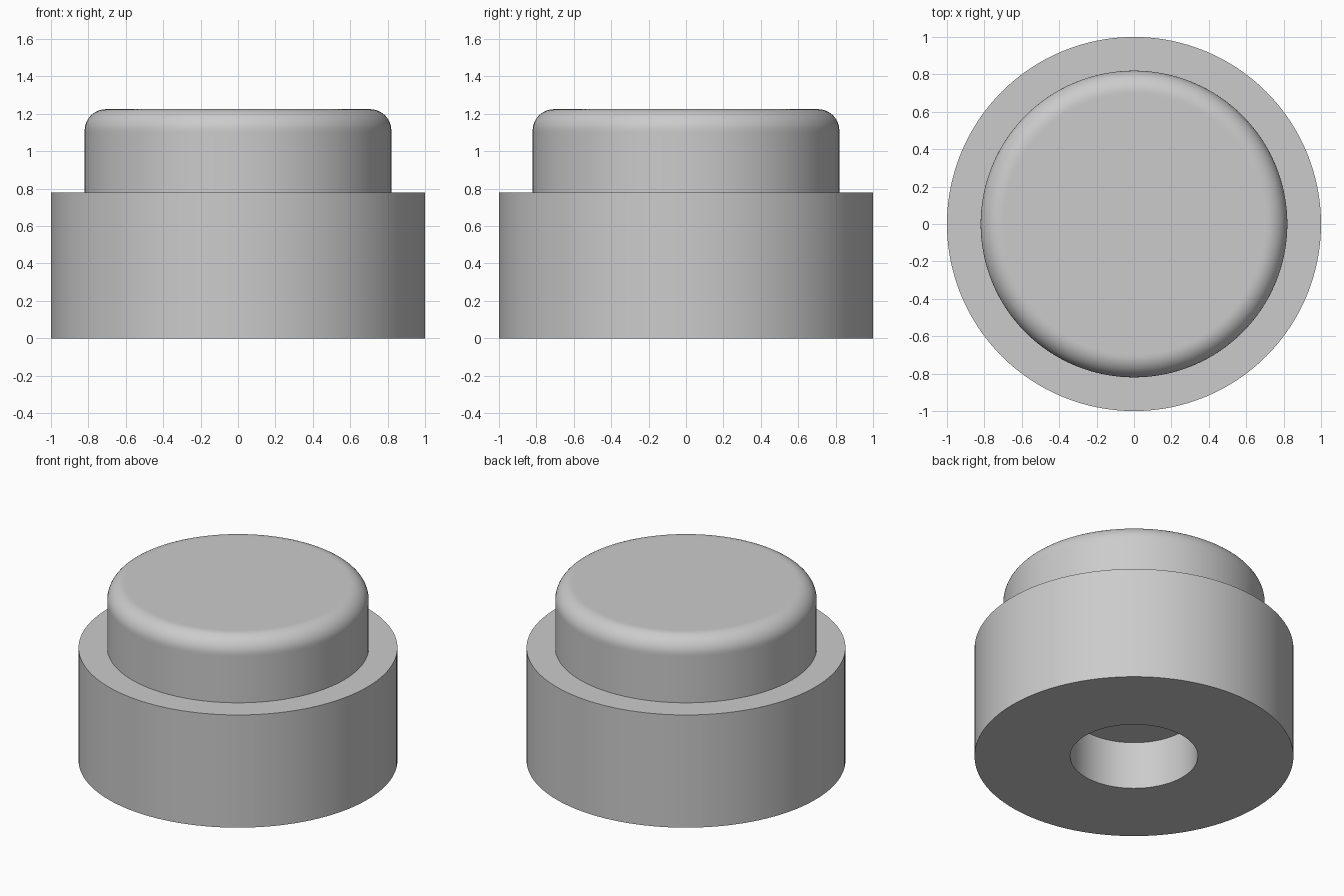
import bpy, bmesh, math
from mathutils import Vector

default = bpy.data.objects.get("Cube")
if default:
    bpy.data.objects.remove(default, do_unlink=True)

SEGMENTS = 128

grey = bpy.data.materials.new("light_grey")
grey.use_nodes = True
colour = (0.6, 0.6, 0.6, 1)
grey.diffuse_color = colour
grey.node_tree.nodes["Principled BSDF"].inputs["Base Color"].default_value = colour


def lathe(name, profile):
    """Turn a (radius, height) profile about the z axis into a smooth solid."""
    bm = bmesh.new()
    verts = [bm.verts.new((r, 0, z)) for r, z in profile]
    edges = [bm.edges.new(pair) for pair in zip(verts, verts[1:])]
    bmesh.ops.spin(bm, geom=verts + edges, cent=Vector(), axis=Vector((0, 0, 1)),
                   angle=math.tau, steps=SEGMENTS)
    bmesh.ops.remove_doubles(bm, verts=bm.verts, dist=1e-4)
    bmesh.ops.recalc_face_normals(bm, faces=bm.faces)
    mesh = bpy.data.meshes.new(name)
    bm.to_mesh(mesh)
    bm.free()
    mesh.materials.append(grey)
    obj = bpy.data.objects.new(name, mesh)
    bpy.context.collection.objects.link(obj)
    mesh.shade_smooth()
    mesh.set_sharp_from_angle(angle=math.radians(30))
    return obj


# Wide base with a blind round hole in its underside
lathe("base", [(0, 0.33), (0.4, 0.33), (0.4, 0), (1, 0), (1, 0.78), (0, 0.78)])

# Narrower cap with a rounded top rim, seated slightly into the base
radius, top, fillet = 0.82, 1.225, 0.115
arc = []
for i in range(13):
    a = math.pi / 2 * i / 12
    arc.append((radius - fillet + fillet * math.cos(a), top - fillet + fillet * math.sin(a)))
inner = radius - fillet - 0.01
lathe("cap", [(0, 0.7), (radius, 0.7), (radius, top - fillet - 0.01)] + arc
      + [(inner, top), (0, top)])
